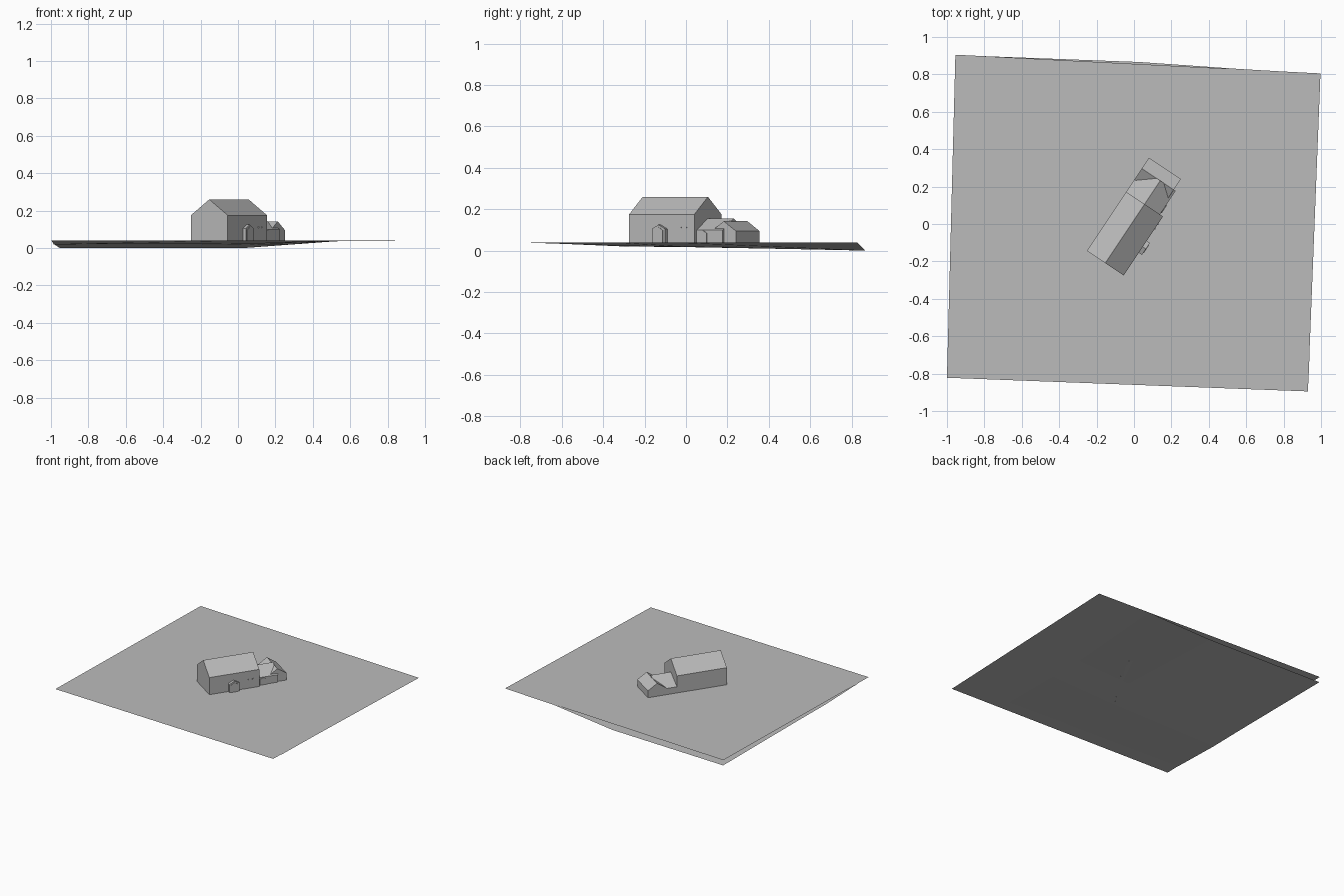
import bpy
from mathutils import Vector

if "Cube" in bpy.data.objects:
    bpy.data.objects.remove(bpy.data.objects["Cube"], do_unlink=True)

grey = bpy.data.materials.new("plain grey")
grey.use_nodes = True
grey.diffuse_color = (0.5, 0.5, 0.5, 1)
grey.node_tree.nodes["Principled BSDF"].inputs["Base Color"].default_value = (0.5, 0.5, 0.5, 1)

# House frame: origin at the near barn corner, u along the ridge, v across
ORIGIN = Vector((-0.055, -0.275, 0))
U = Vector((0.555, 0.832, 0))
V = Vector((-0.832, 0.555, 0))
LENGTH, WIDTH, BASE = 0.379, 0.237, 0.02


def place(u, v, z):
    return ORIGIN + U * u + V * v + Vector((0, 0, z))


def make(name, verts, faces):
    mesh = bpy.data.meshes.new(name)
    mesh.from_pydata(verts, [], faces)
    mesh.materials.append(grey)
    obj = bpy.data.objects.new(name, mesh)
    bpy.context.collection.objects.link(obj)
    return obj


def prism(name, profile, start, end, along_u=True):
    """Extrude a (side, z) profile along the ridge or across it."""
    n = len(profile)
    verts = []
    for d in (start, end):
        for s, z in profile:
            verts.append(place(d, s, z) if along_u else place(s, d, z))
    sides = [(i, (i + 1) % n, (i + 1) % n + n, i + n) for i in range(n)]
    faces = [tuple(reversed(range(n))), tuple(range(n, 2 * n))] + sides
    if along_u:
        return make(name, verts, faces)
    return make(name, verts, [tuple(reversed(f)) for f in faces])


def gable(a, b, eave, ridge, base=BASE):
    return [(a, base), (b, base), (b, eave), ((a + b) / 2, ridge), (a, eave)]


# Barn, lower link and cross annex
prism("barn", gable(0, WIDTH, 0.175, 0.26), 0, LENGTH)
link = [(0.02, BASE), (WIDTH, BASE), (WIDTH, 0.09), (WIDTH / 2, 0.155), (0.02, 0.1)]
prism("link_building", link, LENGTH, 0.53)
prism("annex", gable(0.459, 0.599, 0.095, 0.142), 0.031, WIDTH, False)

# Entrance porch with its door, and a small doorway on the link
prism("porch", gable(0.145, 0.222, 0.105, 0.125), -0.02, 0.01, False)
prism("door", gable(0.157, 0.210, 0.098, 0.115, 0.04), -0.023, -0.02, False)
prism("link_door", gable(0.39, 0.44, 0.085, 0.098, 0.04), 0.016, 0.02, False)

# Small windows beside the porch
for i, u in enumerate((0.294, 0.325)):
    pane = [(u, 0.108), (u + 0.01, 0.108), (u + 0.01, 0.114), (u, 0.114)]
    prism(f"window_{i + 1}", pane, -0.004, 0.001, False)

# Flat yard
make("yard", [(-0.955, 0.905, 0.042), (-1, -0.822, 0.042),
              (0.93, -0.895, 0.042), (0.997, 0.805, 0.042)], [(0, 1, 2, 3)])

# Sloping ground beneath the yard, lowest at one corner
ground = [(-0.953, 0.903, 0), (-0.978, 0, 0.017), (-0.986, -0.3, 0.02), (-0.996, -0.7, 0.039),
          (0.03, 0.866, 0), (0.05, 0, 0.018), (0.05, -0.3, 0.022), (0, -0.75, 0.039),
          (0.56, 0.829, 0.039), (0.5, 0, 0.036), (0.5, -0.3, 0.036), (0.5, -0.78, 0.039),
          (0.99, 0.804, 0.04), (0.96, 0, 0.04), (0.95, -0.3, 0.04), (0.935, -0.8, 0.04)]
cells = [(c * 4 + r, c * 4 + r + 1, c * 4 + r + 5, c * 4 + r + 4)
         for c in range(3) for r in range(3)]
make("sloping_ground", ground, cells)
